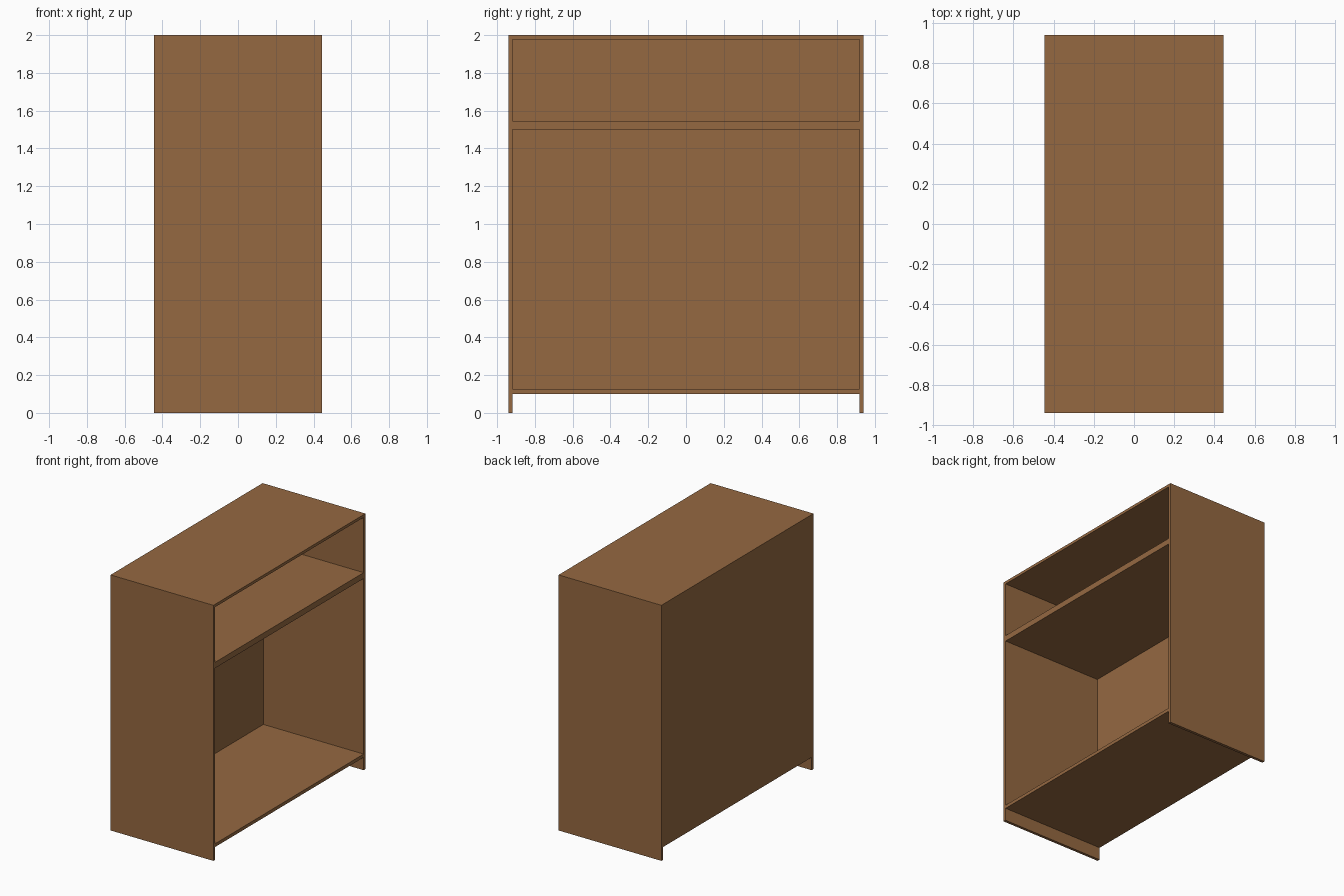
import bpy

if "Cube" in bpy.data.objects:
    bpy.data.objects.remove(bpy.data.objects["Cube"])

# Overall half sizes and panel thickness
HX, HY, H, T = 0.445, 0.94, 2.0, 0.022

wood = bpy.data.materials.new("brown wood")
wood.diffuse_color = (0.30, 0.14, 0.053, 1)
wood.use_nodes = True
wood.node_tree.nodes["Principled BSDF"].inputs["Base Color"].default_value = wood.diffuse_color


def panel(name, x0, x1, y0, y1, z0, z1):
    bpy.ops.mesh.primitive_cube_add(
        size=1, location=((x0 + x1) / 2, (y0 + y1) / 2, (z0 + z1) / 2))
    ob = bpy.context.object
    ob.name = name
    ob.scale = (x1 - x0, y1 - y0, z1 - z0)
    bpy.ops.object.transform_apply(location=False, rotation=False, scale=True)
    ob.data.materials.append(wood)


YI = HY - T        # inner face of the sides
XB = -HX + T       # inner face of the back

# Full-height sides that reach the ground as feet
panel("left_side", -HX, HX, -HY, -YI, 0, H)
panel("right_side", -HX, HX, YI, HY, 0, H)

# Closed back, raised off the ground
panel("back_panel", -HX, XB, -YI, YI, 0.10, H)

# Horizontal boards, open towards +x
for name, z0, z1 in (("bottom_board", 0.10, 0.126),
                     ("shelf", 1.50, 1.546),
                     ("top_board", H - T, H)):
    panel(name, XB, HX, -YI, YI, z0, z1)
